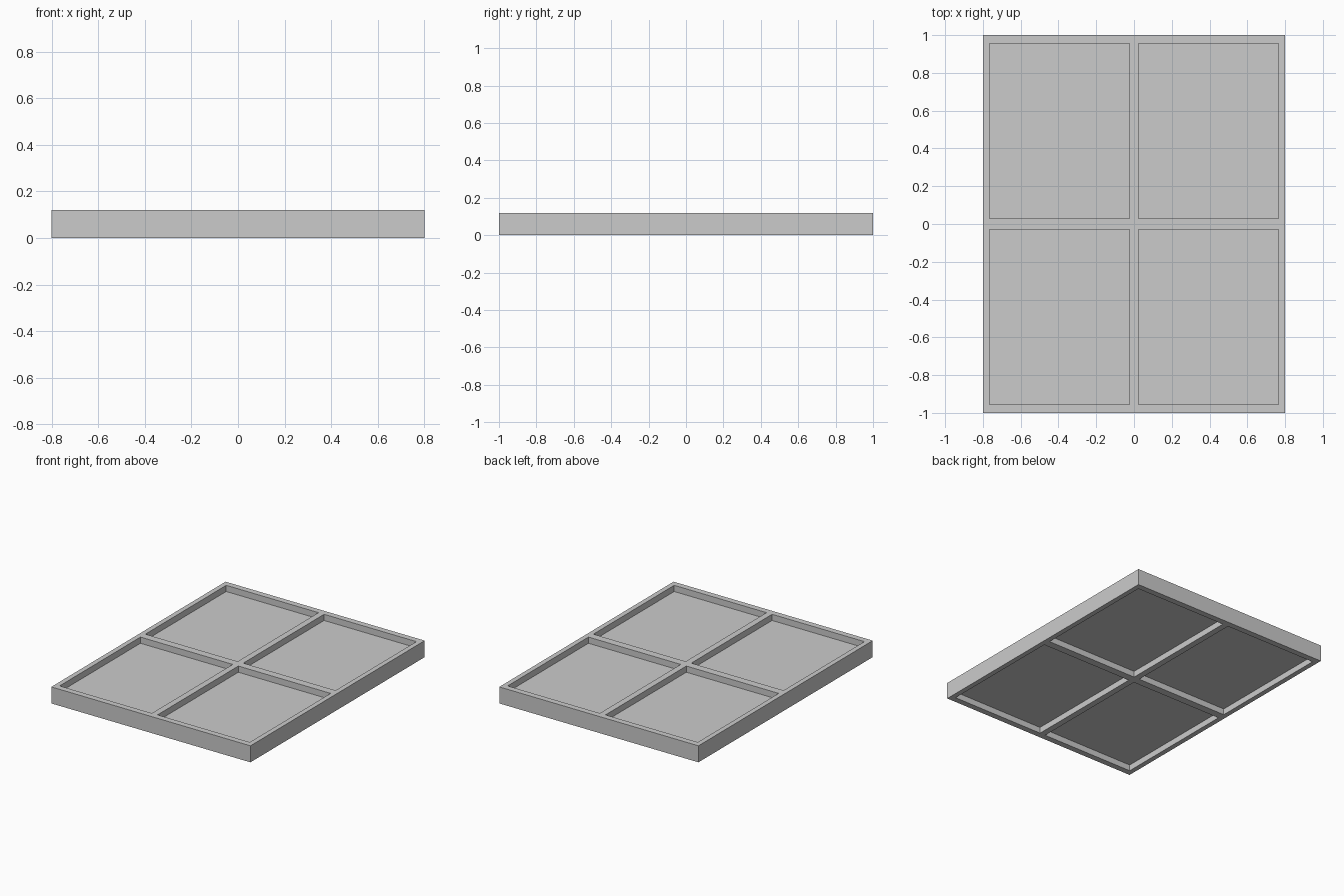
import bpy
import bmesh

if "Cube" in bpy.data.objects:
    bpy.data.objects.remove(bpy.data.objects["Cube"])

HEIGHT = 0.12
XS = [-0.8, -0.764, -0.0225, 0.0225, 0.764, 0.8]
YS = [-1.0, -0.956, -0.028, 0.028, 0.956, 1.0]
PANE_LOW, PANE_HIGH = 0.044, 0.075


def add_object(name, bm):
    bmesh.ops.recalc_face_normals(bm, faces=bm.faces)
    mesh = bpy.data.meshes.new(name)
    bm.to_mesh(mesh)
    bm.free()
    obj = bpy.data.objects.new(name, mesh)
    bpy.context.collection.objects.link(obj)
    return obj


def extrude_up(bm, height):
    # Extrude the flat outline into a closed solid
    result = bmesh.ops.extrude_face_region(bm, geom=bm.faces[:], use_keep_orig=True)
    top = [g for g in result["geom"] if isinstance(g, bmesh.types.BMVert)]
    bmesh.ops.translate(bm, verts=top, vec=(0, 0, height))


# Window frame with crossing bars: a grid with four cells left open
bm = bmesh.new()
grid = [[bm.verts.new((x, y, 0)) for y in YS] for x in XS]
for i in range(5):
    for j in range(5):
        if i in (1, 3) and j in (1, 3):
            continue
        bm.faces.new((grid[i][j], grid[i + 1][j], grid[i + 1][j + 1], grid[i][j + 1]))
extrude_up(bm, HEIGHT)
bmesh.ops.recalc_face_normals(bm, faces=bm.faces)
# Merge the coplanar grid lines so only real edges remain
bmesh.ops.dissolve_limit(bm, angle_limit=0.01, verts=bm.verts, edges=bm.edges)
add_object("window_frame", bm)

# Four recessed panes, one per opening
for i, side in ((1, "left"), (3, "right")):
    for j, end in ((1, "front"), (3, "back")):
        bm = bmesh.new()
        corners = ((XS[i], YS[j]), (XS[i + 1], YS[j]),
                   (XS[i + 1], YS[j + 1]), (XS[i], YS[j + 1]))
        bm.faces.new([bm.verts.new((x, y, PANE_LOW)) for x, y in corners])
        extrude_up(bm, PANE_HIGH - PANE_LOW)
        add_object(f"pane_{end}_{side}", bm)
